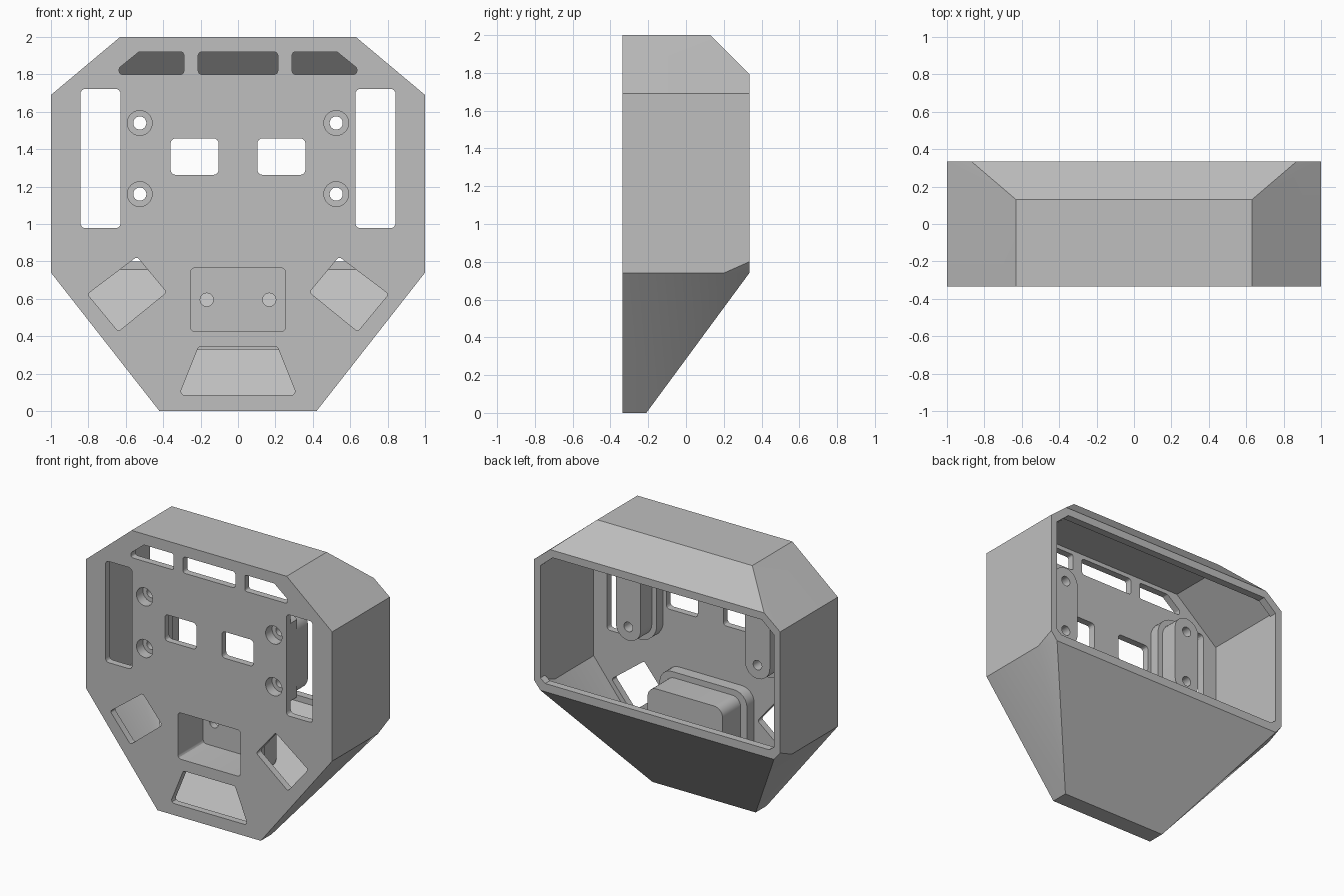
import bpy, bmesh, math
from mathutils import Vector

if "Cube" in bpy.data.objects:
    bpy.data.objects.remove(bpy.data.objects["Cube"], do_unlink=True)

grey = bpy.data.materials.new("plain grey")
grey.use_nodes = True
COLOUR = (0.52, 0.52, 0.52, 1)
grey.diffuse_color = COLOUR
grey.node_tree.nodes["Principled BSDF"].inputs["Base Color"].default_value = COLOUR


def finish(bm, name):
    bmesh.ops.recalc_face_normals(bm, faces=bm.faces)
    mesh = bpy.data.meshes.new(name)
    bm.to_mesh(mesh)
    bm.free()
    mesh.materials.append(grey)
    ob = bpy.data.objects.new(name, mesh)
    bpy.context.collection.objects.link(ob)
    return ob


def mirrored_hull(name, half):
    """Convex solid from the points of its +x half."""
    bm = bmesh.new()
    for x, y, z in half:
        bm.verts.new((x, y, z))
        bm.verts.new((-x, y, z))
    bmesh.ops.convex_hull(bm, input=bm.verts)
    bmesh.ops.dissolve_limit(bm, angle_limit=math.radians(0.5),
                             verts=bm.verts, edges=bm.edges)
    return finish(bm, name)


def rounded(points, r, steps):
    """Outline with each corner replaced by an arc."""
    pts = [Vector(p) for p in points]
    out = []
    for i, p in enumerate(pts):
        u = (pts[i - 1] - p).normalized()
        v = (pts[(i + 1) % len(pts)] - p).normalized()
        half = u.angle(v) / 2
        centre = p + (u + v).normalized() * r / math.sin(half)
        a = p + u * r / math.tan(half) - centre
        b = p + v * r / math.tan(half) - centre
        for k in range(steps + 1):
            out.append(centre + a.lerp(b, k / steps).normalized() * r)
    return out


def prism(name, points, y0, y1, r=0, steps=4):
    """Outline in x and z, drawn out along y."""
    if r:
        points = rounded(points, r, steps)
    bm = bmesh.new()
    face = bm.faces.new([bm.verts.new((p[0], y0, p[1])) for p in points])
    new = bmesh.ops.extrude_face_region(bm, geom=[face])["geom"]
    moved = [g for g in new if isinstance(g, bmesh.types.BMVert)]
    bmesh.ops.translate(bm, verts=moved, vec=(0, y1 - y0, 0))
    return finish(bm, name)


def rect(x, z, w, h):
    return [(x - w, z - h), (x + w, z - h), (x + w, z + h), (x - w, z + h)]


def pill(name, x, z, r, y0, y1, h=0):
    return prism(name, rect(x, z, r, r + h), y0, y1, r * 0.99, 8)


def combine(operation, tool):
    mod = body.modifiers.new(operation, "BOOLEAN")
    mod.operation = operation
    mod.solver = "EXACT"
    mod.object = tool
    bpy.context.view_layer.objects.active = body
    bpy.ops.object.modifier_apply(modifier=mod.name)
    bpy.data.objects.remove(tool, do_unlink=True)


def cut(tool):
    combine("DIFFERENCE", tool)


def add(tool):
    combine("UNION", tool)


FRONT, INNER = -0.335, -0.285

# Faceted housing
body = mirrored_hull("housing", [
    (0.63, FRONT, 2), (1, FRONT, 1.69), (1, FRONT, 0.74), (0.42, FRONT, 0),
    (0.63, 0.13, 2), (0.87, 0.335, 1.795), (1, 0.335, 1.69),
    (1, 0.335, 0.8), (1, 0.2, 0.74), (0.95, 0.335, 0.74), (0.42, -0.21, 0)])

# Hollow inside and rear opening with its narrow lip
cut(mirrored_hull("cavity", [
    (0.612, INNER, 1.95), (0.95, INNER, 1.667), (0.95, INNER, 0.757),
    (0.395, INNER, 0.05), (0.612, 0.11, 1.95), (0.815, 0.28, 1.78),
    (0.95, 0.28, 1.667), (0.95, 0.28, 0.8), (0.95, 0.16, 0.757),
    (0.9, 0.28, 0.756), (0.395, -0.235, 0.05)]))
right_side = [(0.91, 0.8), (0.95, 0.83), (0.95, 1.655), (0.85, 1.74)]
cut(prism("rear_opening", right_side + [(-x, z) for x, z in reversed(right_side)],
          0.2, 0.5))

# Rear of the recessed box, with a stepped flange
add(prism("box_flange", rect(0, 0.595, 0.355, 0.265), -0.31, -0.2, 0.1, 6))
add(prism("box_shell", rect(0, 0.595, 0.305, 0.222), -0.31, 0.01, 0.07, 6))

# Screw posts on wider bases
for s in (-1, 1):
    add(pill("post_base", s * 0.525, 1.35, 0.14, -0.31, -0.21, 0.19))
    add(pill("post", s * 0.525, 1.35, 0.1, -0.3, -0.08, 0.19))

# Box recess, lower window and middle vent
cut(prism("box_recess", rect(0, 0.595, 0.255, 0.17), -0.5, -0.04, 0.025))
cut(prism("lower_window", [(-0.315, 0.085), (0.315, 0.085), (0.21, 0.345),
                           (-0.21, 0.345)], -0.5, -0.27, 0.02))
cut(prism("middle_vent", rect(0, 1.86, 0.213, 0.06), -0.5, -0.2, 0.02))

# Openings that repeat on each side
for s in (-1, 1):
    vent = [(0.29, 1.8), (0.635, 1.8), (0.635, 1.835), (0.53, 1.92), (0.29, 1.92)]
    cut(prism("side_vent", [(s * x, z) for x, z in vent], -0.5, -0.2, 0.015))
    cut(prism("side_slot", rect(s * 0.735, 1.35, 0.107, 0.372), -0.5, 0.1, 0.025))
    cut(prism("eye_window", rect(s * 0.232, 1.36, 0.128, 0.097), -0.5, -0.2, 0.025))
    diamond = [(0.805, 0.625), (0.54, 0.825), (0.382, 0.635), (0.64, 0.425)]
    cut(prism("diamond_window", [(s * x, z) for x, z in diamond], -0.5, -0.27, 0.015))
    cut(pill("box_hole", s * 0.167, 0.595, 0.035, -0.2, 0.1))
    for z in (1.16, 1.54):
        cut(pill("counterbore", s * 0.525, z, 0.066, -0.5, -0.26))
        cut(pill("screw_hole", s * 0.525, z, 0.035, -0.4, 0.1))

# Smooth rounds, crisp edges
bpy.ops.object.select_all(action="DESELECT")
body.select_set(True)
bpy.context.view_layer.objects.active = body
bpy.ops.object.shade_smooth_by_angle(angle=math.radians(25))
